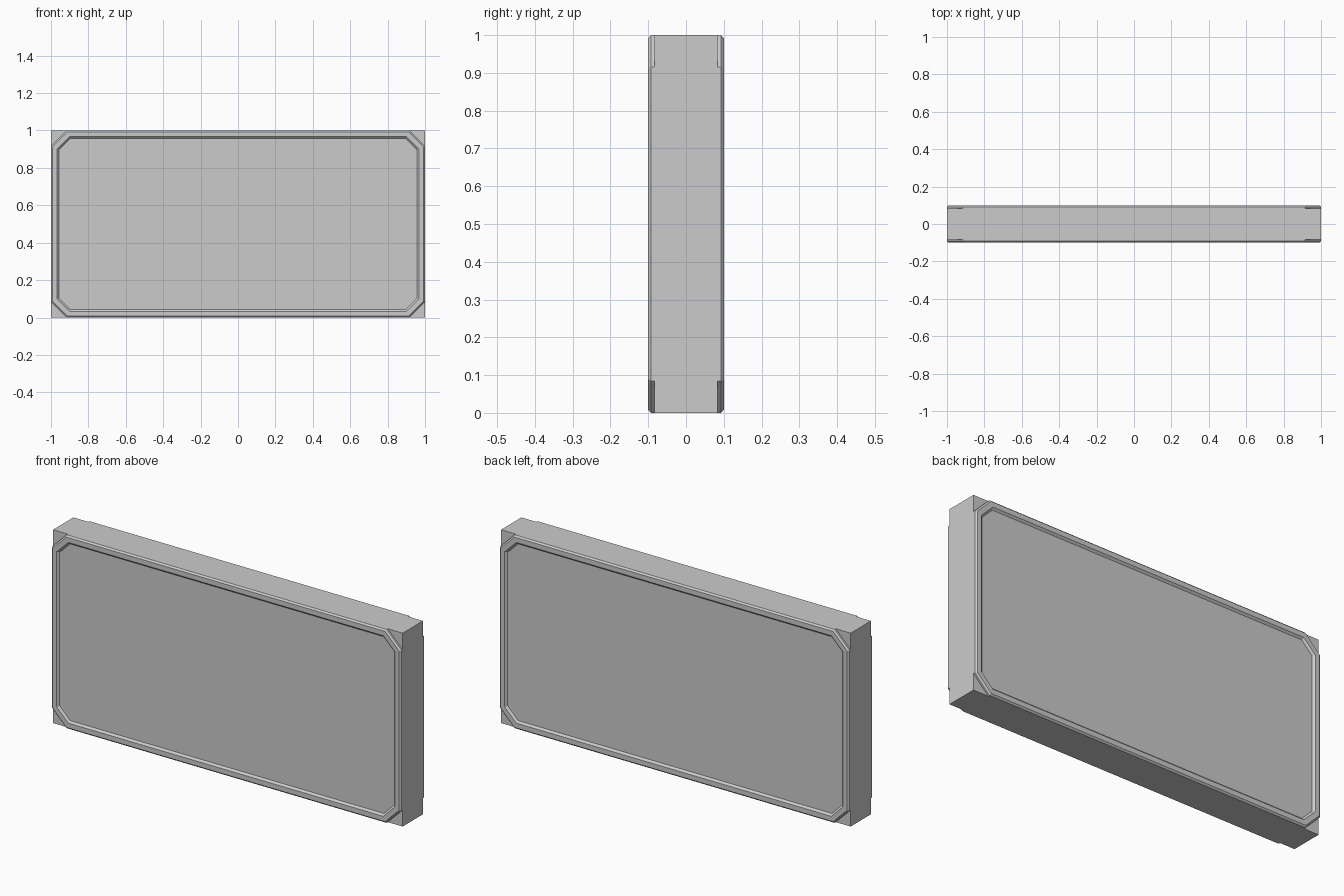
import bpy, bmesh, math

if "Cube" in bpy.data.objects:
    bpy.data.objects.remove(bpy.data.objects["Cube"])

W, H, CUT = 1.0, 0.5, 0.085        # half width, half height, corner cut
BASE = 0.083                       # half depth at the bare corners
# rim profile: (inset from the outline, distance from the centre plane)
PROFILE = [(0, BASE), (0, 0.092), (0.008, 0.1), (0.033, 0.1), (0.043, 0.09)]


def octagon(inset):
    """Corner-cut rectangle, offset evenly inwards, centred on z = H."""
    w, h = W - inset, H - inset
    c = CUT - inset * (2 - math.sqrt(2))
    return [(w, -h + c), (w, h - c), (w - c, h), (-w + c, h),
            (-w, h - c), (-w, -h + c), (-w + c, -h), (w - c, -h)]


bm = bmesh.new()
corners = {}
bases = {}
for s in (-1, 1):
    # raised octagonal rim and recessed panel
    rings = [[bm.verts.new((x, s * y, z + H)) for x, z in octagon(i)]
             for i, y in PROFILE]
    for a, b in zip(rings, rings[1:]):
        for k in range(8):
            n = (k + 1) % 8
            bm.faces.new((a[k], a[n], b[n], b[k]))
    bm.faces.new(rings[-1])
    # stepped-down triangular corners
    bases[s] = rings[0]
    corners[s] = [bm.verts.new((x * W, s * BASE, z * H + H))
                  for x, z in ((1, 1), (-1, 1), (-1, -1), (1, -1))]
    for k in range(4):
        bm.faces.new((bases[s][2 * k + 1], corners[s][k], bases[s][(2 * k + 2) % 8]))

# outer edges joining front and back
for k in range(4):
    def edge(s):
        return [corners[s][k - 1], bases[s][2 * k], bases[s][2 * k + 1], corners[s][k]]
    bm.faces.new(edge(-1) + edge(1)[::-1])

bmesh.ops.dissolve_limit(bm, angle_limit=0.01, verts=bm.verts[:], edges=bm.edges[:])
bmesh.ops.recalc_face_normals(bm, faces=bm.faces[:])
mesh = bpy.data.meshes.new("wall_panel")
bm.to_mesh(mesh)
bm.free()
bpy.context.collection.objects.link(bpy.data.objects.new("wall_panel", mesh))
